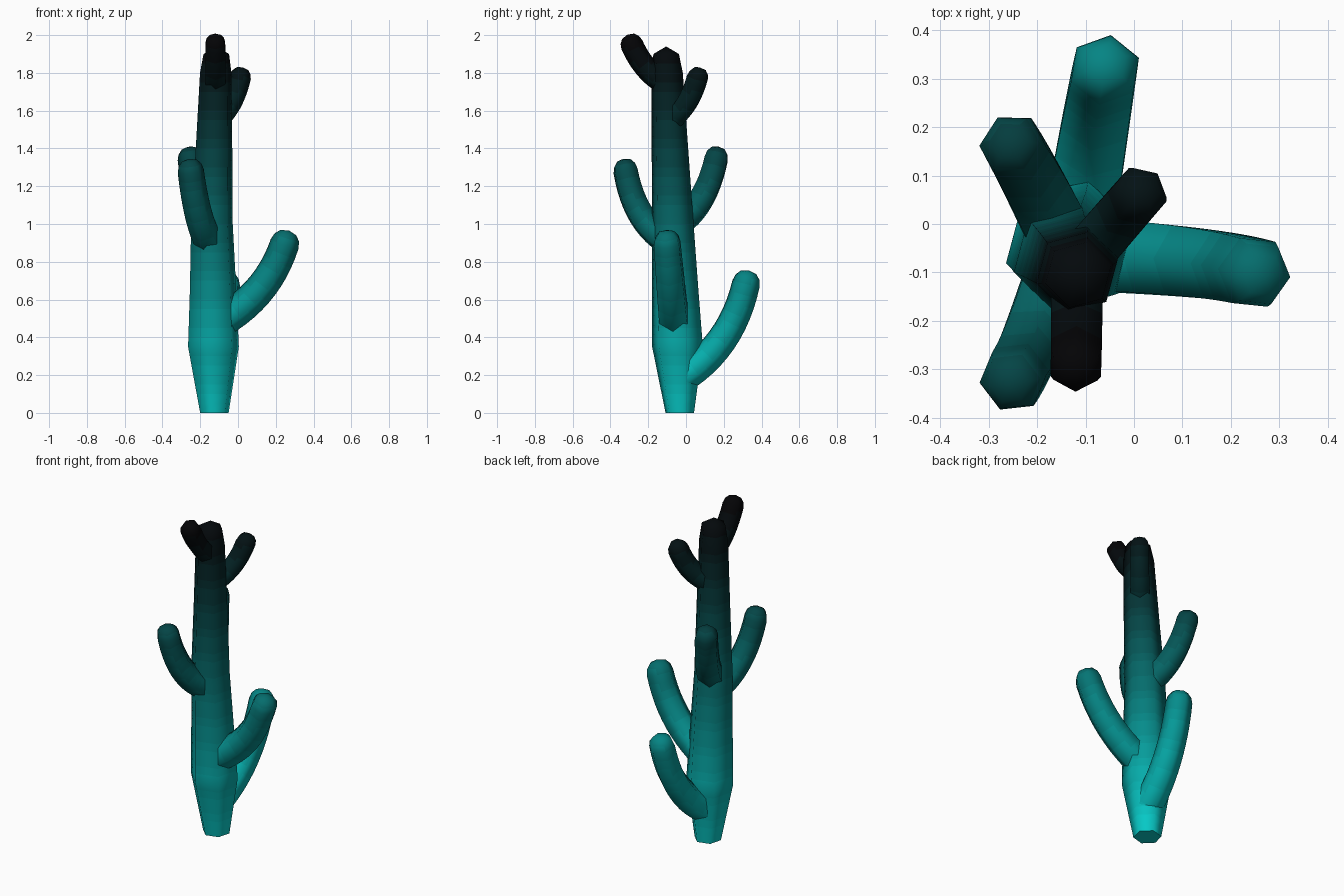
import bpy, bmesh, math
from mathutils import Vector

if "Cube" in bpy.data.objects:
    bpy.data.objects.remove(bpy.data.objects["Cube"])

SIDES = 6
BANDS = 26

# Teal-to-black height gradient, one material per band
low, high = (0.06, 0.80, 0.79), (0.045, 0.045, 0.055)
mats = []
for i in range(BANDS):
    t = min(1.0, (i + 0.5) / BANDS * 1.03)
    m = bpy.data.materials.new("teal_band_%02d" % i)
    m.diffuse_color = [(a + (b - a) * t) ** 2.2 for a, b in zip(low, high)] + [1.0]
    m.use_nodes = True
    m.node_tree.nodes["Principled BSDF"].inputs["Base Color"].default_value = m.diffuse_color
    mats.append(m)


def tube(name, rings, flat_base=False):
    """rings: (centre, axis_u, axis_v, radius, turn); radius 0 ends in a point."""
    bm = bmesh.new()
    prev = None
    for c, u, v, r, turn in rings:
        if r == 0:
            cur = [bm.verts.new(c)] * SIDES
        else:
            cur = []
            for k in range(SIDES):
                a = turn + 2 * math.pi * k / SIDES
                cur.append(bm.verts.new(c + r * (math.cos(a) * u + math.sin(a) * v)))
        if prev:
            for k in range(SIDES):
                j = (k + 1) % SIDES
                quad = [prev[k], prev[j], cur[j], cur[k]]
                bm.faces.new(list(dict.fromkeys(quad))).smooth = True
        else:
            bm.faces.new(cur[::-1]).smooth = False
        prev = cur
    bmesh.ops.recalc_face_normals(bm, faces=bm.faces)
    for f in bm.faces:
        z = f.calc_center_median().z
        f.material_index = max(0, min(BANDS - 1, int(z / 2 * BANDS)))
    if flat_base:
        for f in bm.faces:
            if f.normal.z < -0.9:
                for e in f.edges:
                    e.smooth = False
    me = bpy.data.meshes.new(name)
    bm.to_mesh(me)
    bm.free()
    for m in mats:
        me.materials.append(m)
    ob = bpy.data.objects.new(name, me)
    bpy.context.collection.objects.link(ob)
    return ob


# Trunk: z, centre x, centre y, radius
profile = [(0, -.125, -.033, .078), (.35, -.13, -.045, .139), (.65, -.132, -.057, .127),
           (1.0, -.138, -.07, .114), (1.4, -.127, -.085, .1), (1.8, -.118, -.1, .086),
           (1.9, -.115, -.105, .07), (1.94, -.115, -.105, 0)]
X, Y = Vector((1, 0, 0)), Vector((0, 1, 0))
rings = []
for a, b in zip(profile, profile[1:]):
    n = max(1, round((b[0] - a[0]) / 0.05)) if b[3] else 1
    for i in range(n):
        z, x, y, r = [p + (q - p) * i / n for p, q in zip(a, b)]
        rings.append((Vector((x, y, z)), X, Y, r, math.radians(15)))
rings.append((Vector((-.115, -.105, 1.94)), X, Y, 0, 0))
tube("trunk", rings, True)


def branch(name, root, elbow, tip, r0, r1, steps=12):
    p, q, s = Vector(root), Vector(elbow), Vector(tip)
    out = s - p
    side = Vector((-out.y, out.x, 0)).normalized()
    rings = []
    for i in range(steps + 1):
        t = i / steps
        c = p * (1 - t) ** 2 + q * 2 * t * (1 - t) + s * t * t
        d = ((q - p) * (1 - t) + (s - q) * t).normalized()
        side_t = (side - d * side.dot(d)).normalized()
        rings.append((c, side_t.cross(d), side_t, r0 + (r1 - r0) * t, 0))
    # Rounded tip
    u, v = rings[-1][1], rings[-1][2]
    for h, w in ((.45, .88), (.8, .58), (.95, 0)):
        rings.append((s + d * r1 * h, u, v, r1 * w, 0))
    tube(name, rings)


# Branches: root, elbow, tip centre, radii
branch("branch_right_low", (-.14, -.06, .46), (.15, -.075, .60), (.247, -.1, .895), .088, .078)
branch("branch_back_low", (-.12, -.04, .18), (-.075, .24, .34), (-.06, .318, .685), .086, .075)
branch("branch_front_mid", (-.15, -.08, .9), (-.215, -.27, 1.0), (-.25, -.32, 1.28), .077, .07)
branch("branch_back_mid", (-.14, -.05, 1.0), (-.215, .105, 1.09), (-.25, .16, 1.345), .077, .07)
branch("branch_back_high", (-.12, -.09, 1.54), (-.03, .015, 1.61), (.01, .06, 1.775), .062, .06)
branch("branch_front_high", (-.118, -.1, 1.74), (-.118, -.22, 1.80), (-.12, -.287, 1.95), .062, .06)
